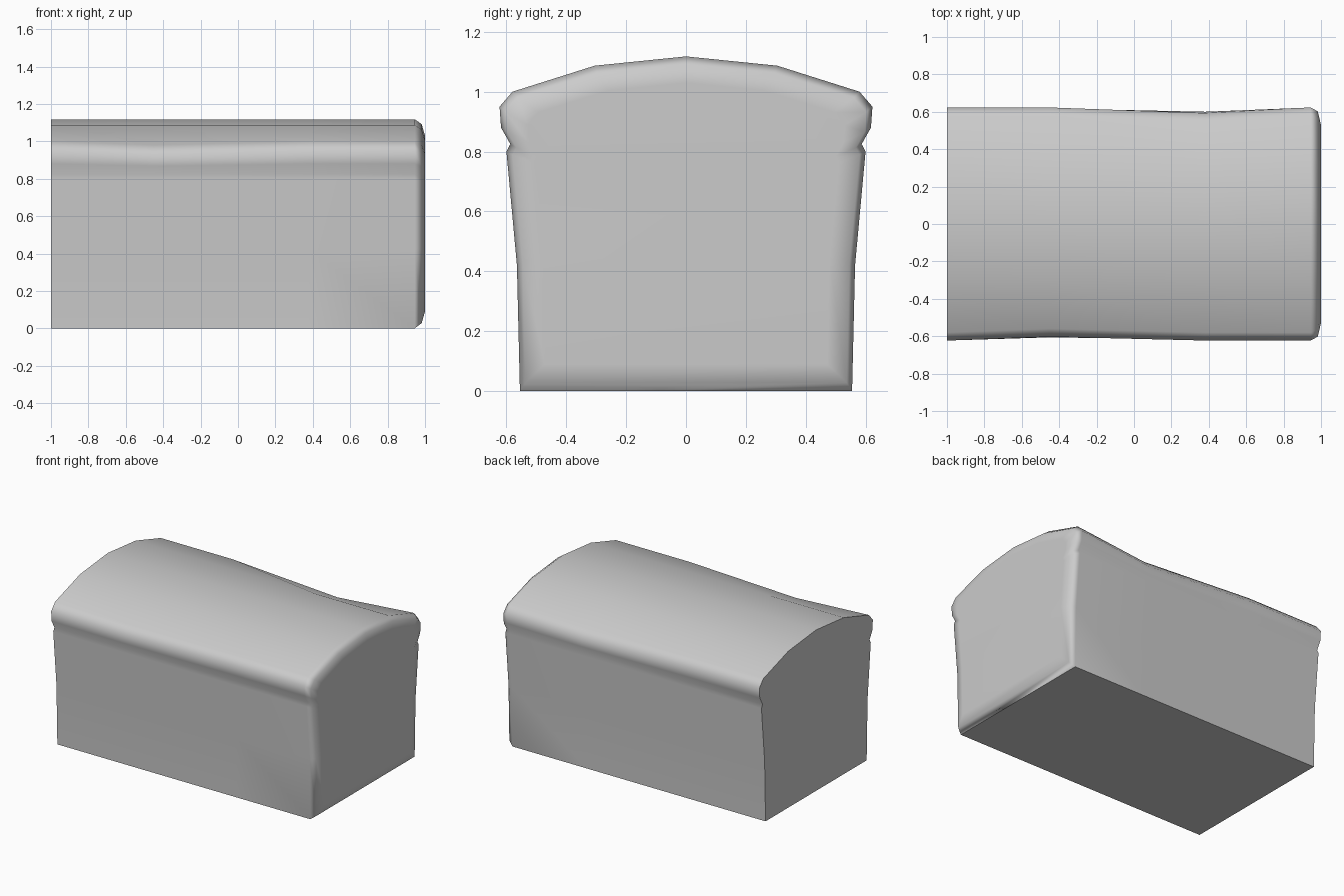
import bpy, bmesh

if "Cube" in bpy.data.objects:
    bpy.data.objects.remove(bpy.data.objects["Cube"])

# Half cross-section of the loaf, from base to just before the crown (y, z)
HALF = [(0.555, 0.0), (0.565, 0.42), (0.60, 0.80), (0.587, 0.825), (0.618, 0.88),
        (0.623, 0.95), (0.58, 1.0), (0.305, 1.087)]
CROWN = 1.118


def section(right_dip=(0, 0), left_dip=(0, 0), sy=1.0, z0=0.0, z1=CROWN):
    """Full outline; dips push the shoulder points in and down, sy/z0/z1 inset it."""
    def side(dip):
        return [(y - dip[0], z - dip[1]) if i in (5, 6) else
                (y - dip[0] * 0.6, z - dip[1] * 0.6) if i == 4 else (y, z)
                for i, (y, z) in enumerate(HALF)]
    pts = side(right_dip) + [(0, CROWN)] + [(-y, z) for y, z in reversed(side(left_dip))]
    return [(y * sy, z0 + z * (z1 - z0) / CROWN) for y, z in pts]


# Stations along the length: cut end, two dented stations, rounded crust end
stations = [
    (-1.0, section()),
    (-0.45, section(left_dip=(0.02, 0.02))),
    (0.38, section(right_dip=(0.03, 0.032))),
    (0.945, section()),
    (0.982, section(sy=0.967, z0=0.028, z1=1.092)),
    (1.0, section(sy=0.85, z0=0.09, z1=1.03)),
]

bm = bmesh.new()
rings = [[bm.verts.new((x, y, z)) for y, z in pts] for x, pts in stations]
n = len(rings[0])
for a, b in zip(rings, rings[1:]):
    for i in range(n):
        j = (i + 1) % n
        bm.faces.new((a[i], b[i], b[j], a[j]))
cut_face = bm.faces.new(rings[0])
bm.faces.new(rings[-1])
bmesh.ops.recalc_face_normals(bm, faces=bm.faces)

# Smooth crust, crisp edges around the cut face and the base
for f in bm.faces:
    f.smooth = True
for e in cut_face.edges:
    e.smooth = False
for ring in rings[:4]:
    for v in (ring[0], ring[-1]):
        for e in v.link_edges:
            if all(abs(w.co.z) < 1e-5 for w in e.verts) and \
               (abs(e.verts[0].co.y - e.verts[1].co.y) < 0.01 or e.verts[0].co.x > 0.9):
                e.smooth = False

mesh = bpy.data.meshes.new("bread_loaf")
bm.to_mesh(mesh)
bm.free()
loaf = bpy.data.objects.new("bread_loaf", mesh)
bpy.context.collection.objects.link(loaf)

# Keep the large flat faces evenly shaded
wn = loaf.modifiers.new("weighted_normal", 'WEIGHTED_NORMAL')
wn.keep_sharp = True
